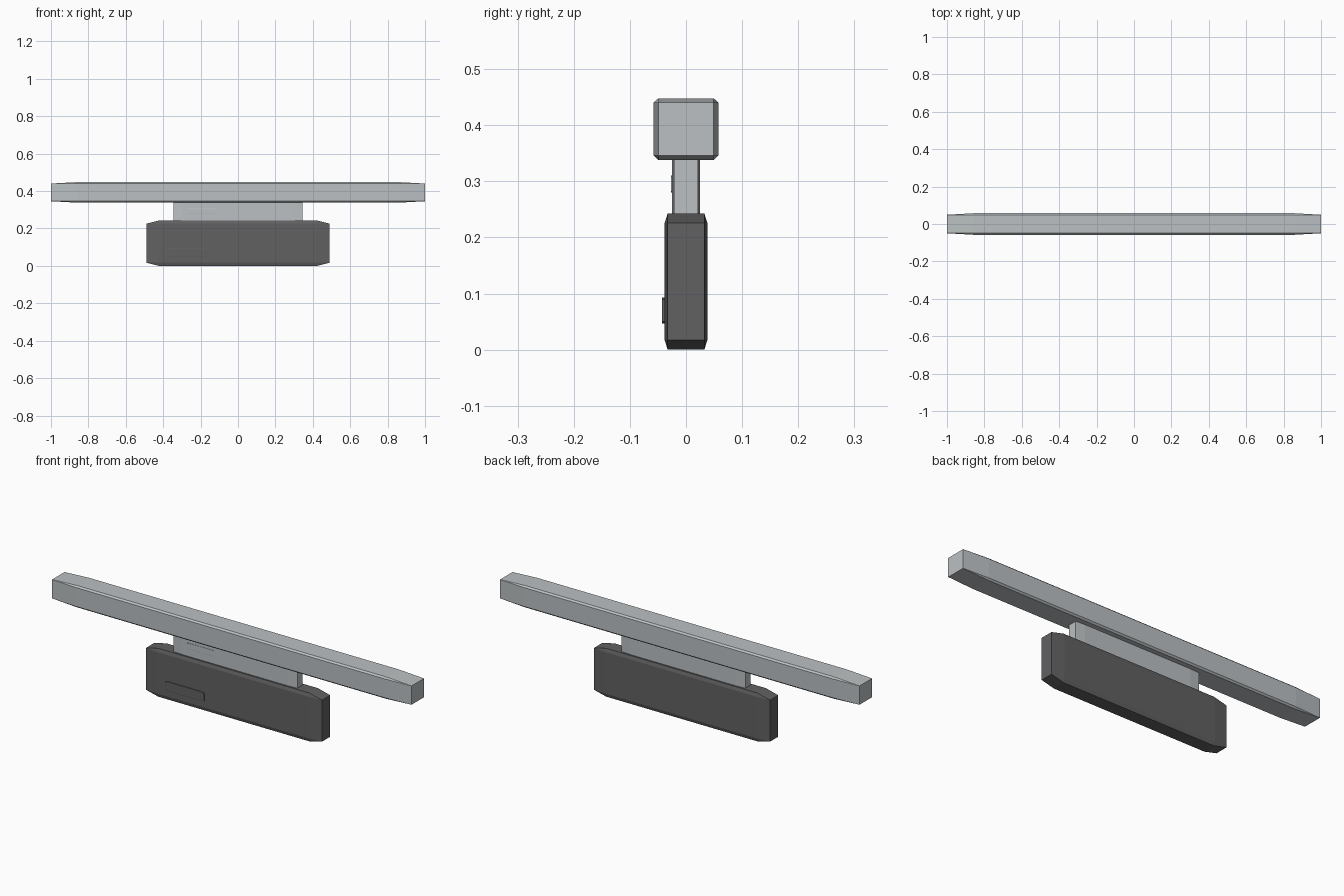
import bpy
import bmesh
from mathutils import Vector

cube = bpy.data.objects.get("Cube")
if cube:
    bpy.data.objects.remove(cube, do_unlink=True)


def make_material(name, color):
    mat = bpy.data.materials.new(name)
    mat.use_nodes = True
    mat.diffuse_color = color
    bsdf = mat.node_tree.nodes["Principled BSDF"]
    bsdf.inputs["Base Color"].default_value = color
    bsdf.inputs["Roughness"].default_value = 0.6
    return mat


light_grey = make_material("light grey", (0.50, 0.53, 0.545, 1))
dark_grey = make_material("dark grey", (0.12, 0.12, 0.124, 1))


def chamfered_box(name, low, high, mat, chamfer=0.14):
    """Box whose chamfer is a fraction of each half size, so it stretches with the box."""
    low, high = Vector(low), Vector(high)
    bm = bmesh.new()
    bmesh.ops.create_cube(bm, size=2)
    bmesh.ops.bevel(bm, geom=bm.edges[:], offset=chamfer, segments=1,
                    affect='EDGES', profile=0.5)
    bmesh.ops.scale(bm, vec=(high - low) / 2, verts=bm.verts)
    mesh = bpy.data.meshes.new(name)
    bm.to_mesh(mesh)
    bm.free()
    mesh.materials.append(mat)
    obj = bpy.data.objects.new(name, mesh)
    obj.location = (low + high) / 2
    bpy.context.collection.objects.link(obj)
    return obj


# Main parts, bottom to top
chamfered_box("base", (-0.49, -0.038, 0), (0.49, 0.038, 0.243), dark_grey)
chamfered_box("neck", (-0.345, -0.025, 0.20), (0.345, 0.025, 0.375), light_grey)
chamfered_box("top_bar", (-1, -0.0575, 0.338), (1, 0.0575, 0.448), light_grey)

# Small raised plates on the front
chamfered_box("base_plate", (-0.38, -0.043, 0.047), (-0.16, -0.034, 0.093), dark_grey)
chamfered_box("neck_plate", (-0.265, -0.027, 0.28), (-0.115, -0.022, 0.31), light_grey)
